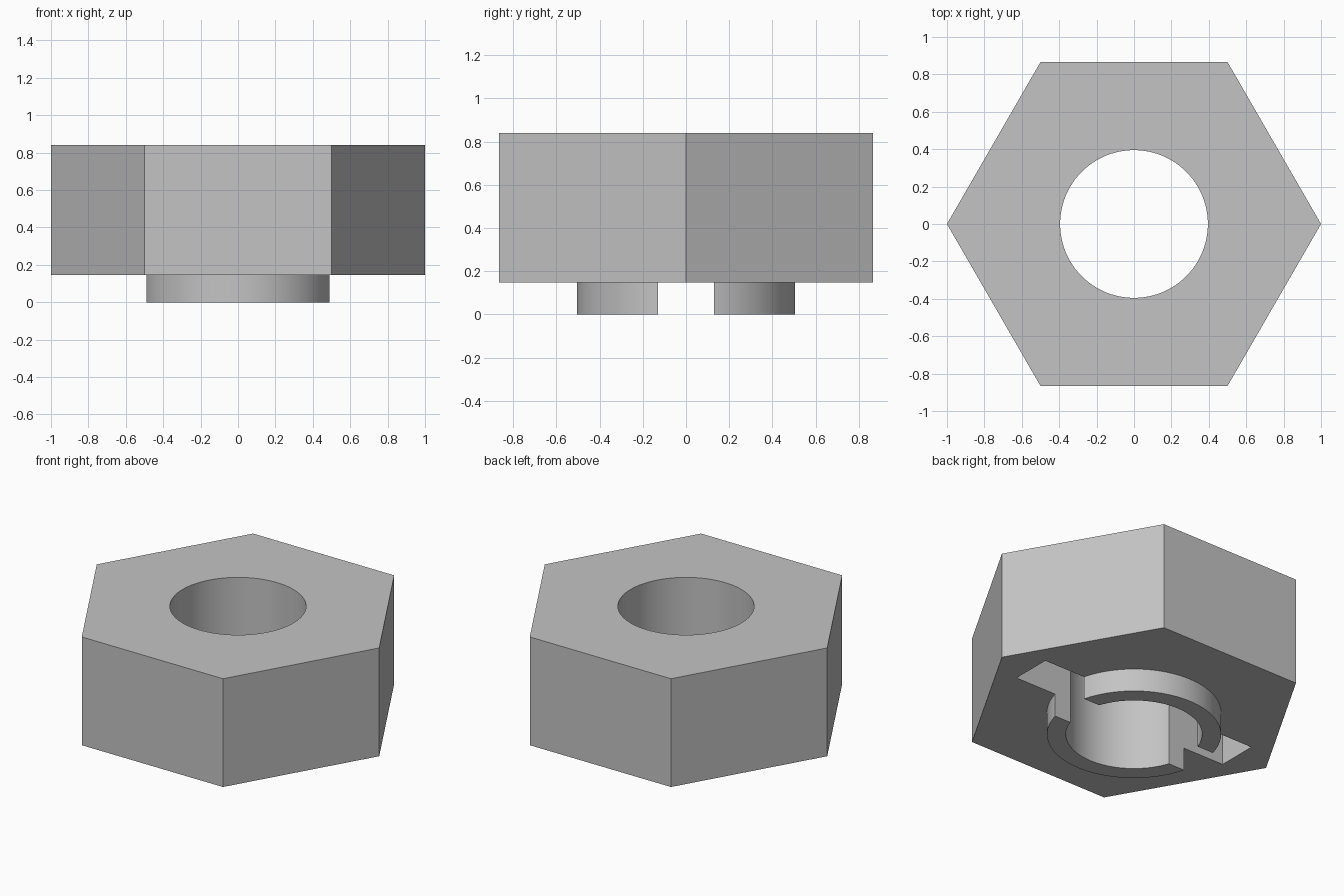
import bpy
import math

if "Cube" in bpy.data.objects:
    bpy.data.objects.remove(bpy.data.objects["Cube"], do_unlink=True)

HEIGHT = 0.84        # top of the nut
SEAT = 0.147         # underside of the hexagon
BORE = 0.395         # hole radius
COLLAR = 0.505       # collar outer radius
SLOT_LENGTH, SLOT_WIDTH, SLOT_TOP = 1.56, 0.26, 0.45

steel = bpy.data.materials.new("grey_steel")
steel.use_nodes = True
steel.diffuse_color = (0.55, 0.55, 0.55, 1)
steel.node_tree.nodes["Principled BSDF"].inputs["Base Color"].default_value = (0.55, 0.55, 0.55, 1)


def prism(name, sides, radius, bottom, top, turn=0):
    """Upright prism between two heights."""
    bpy.ops.mesh.primitive_cylinder_add(
        vertices=sides, radius=radius, depth=top - bottom,
        location=(0, 0, (bottom + top) / 2), rotation=(0, 0, turn))
    obj = bpy.context.object
    obj.name = name
    obj.data.materials.append(steel)
    return obj


def combine(target, tool, operation):
    """Apply a boolean and discard the tool."""
    tool.hide_render = True
    mod = target.modifiers.new(operation.lower(), "BOOLEAN")
    mod.operation = operation
    mod.solver = "EXACT"
    mod.object = tool
    bpy.context.view_layer.objects.active = target
    bpy.ops.object.modifier_apply(modifier=mod.name)
    bpy.data.objects.remove(tool, do_unlink=True)


# Hexagonal body, with one corner on each side of x
nut = prism("hex_nut", 6, 1.0, SEAT, HEIGHT, math.radians(30))

# Round collar underneath, overlapping the body for a clean join
combine(nut, prism("collar", 96, COLLAR, 0, SEAT + 0.1), "UNION")

# Through hole
combine(nut, prism("bore_cutter", 96, BORE, -0.2, HEIGHT + 0.2), "DIFFERENCE")

# Cross slot through the collar and into the underside
bpy.ops.mesh.primitive_cube_add(size=1, location=(0, 0, (SLOT_TOP - 0.2) / 2))
slot = bpy.context.object
slot.name = "slot_cutter"
slot.scale = (SLOT_LENGTH, SLOT_WIDTH, SLOT_TOP + 0.2)
slot.data.materials.append(steel)
combine(nut, slot, "DIFFERENCE")

# Smooth round walls, sharp rims and corners
bpy.ops.object.select_all(action="DESELECT")
nut.select_set(True)
bpy.context.view_layer.objects.active = nut
bpy.ops.object.shade_smooth_by_angle(angle=math.radians(30))
